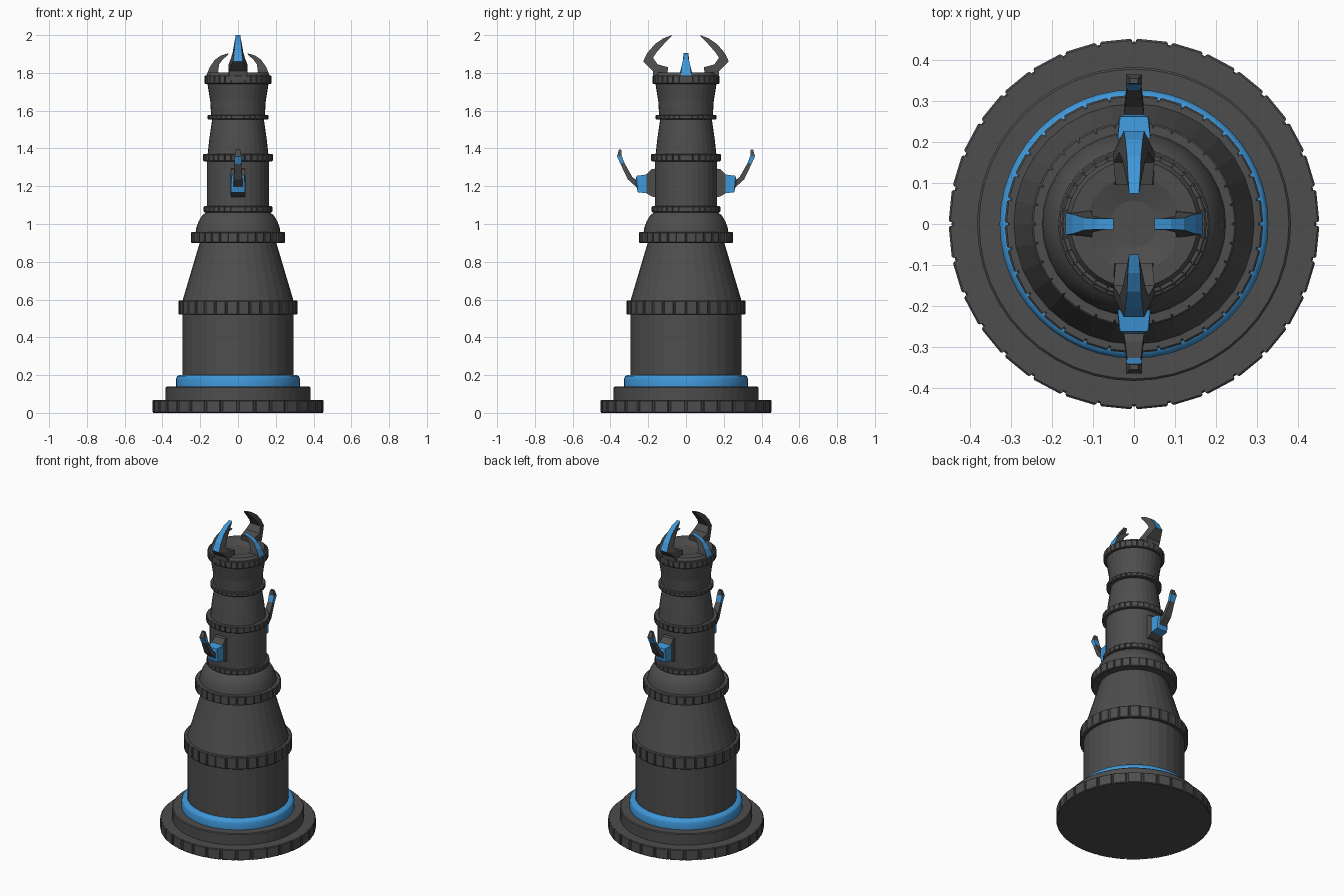
import bpy, bmesh
from math import sin, cos, pi
from mathutils import Matrix, Vector

if "Cube" in bpy.data.objects:
    bpy.data.objects.remove(bpy.data.objects["Cube"])


def material(name, rgb):
    m = bpy.data.materials.new(name)
    m.use_nodes = True
    m.diffuse_color = (*rgb, 1)
    m.node_tree.nodes["Principled BSDF"].inputs["Base Color"].default_value = (*rgb, 1)
    return m


GREY = material("dark grey", (0.075, 0.075, 0.075))
BLUE = material("bright blue", (0.05, 0.31, 0.69))


def finish(bm, name, mats, smooth=None):
    bmesh.ops.recalc_face_normals(bm, faces=bm.faces)
    mesh = bpy.data.meshes.new(name)
    bm.to_mesh(mesh)
    bm.free()
    for m in mats:
        mesh.materials.append(m)
    ob = bpy.data.objects.new(name, mesh)
    bpy.context.collection.objects.link(ob)
    if smooth:
        bpy.ops.object.select_all(action='DESELECT')
        ob.select_set(True)
        bpy.context.view_layer.objects.active = ob
        bpy.ops.object.shade_smooth_by_angle(angle=smooth)
    return ob


def loft(bm, rings):
    """Skin a row of closed rings, cap both ends; returns side faces per segment."""
    vs = [[bm.verts.new(p) for p in ring] for ring in rings]
    n = len(vs[0])
    bm.faces.new(vs[0])
    bm.faces.new(vs[-1])
    return [[bm.faces.new((a[i], a[(i + 1) % n], b[(i + 1) % n], b[i]))
             for i in range(n)] for a, b in zip(vs, vs[1:])]


def circle(r, z, n):
    return [(r * cos(2 * pi * i / n), r * sin(2 * pi * i / n), z) for i in range(n)]


def lathe(name, profile, mat=GREY, n=32, smooth=None):
    bm = bmesh.new()
    loft(bm, [circle(r, z, n) for r, z in profile])
    return finish(bm, name, [mat], smooth)


def band(name, r, z0, z1, n=32):
    """Solid collar with a row of raised tiles around its rim."""
    bm = bmesh.new()
    core, c = r - 0.007, 0.004
    loft(bm, [circle(core - c, z0, 2 * n), circle(core, z0 + c, 2 * n),
              circle(core, z1 - c, 2 * n), circle(core - c, z1, 2 * n)])
    step = 2 * pi / n
    for i in range(n):
        rings = []
        for rad, gap, inset in ((core - 0.015, 0.05, 0), (r - c, 0.05, 0), (r, 0.1, c)):
            a, b = (i + gap) * step, (i + 1 - gap) * step
            lo, hi = z0 + inset, z1 - inset
            rings.append([(rad * cos(t), rad * sin(t), z)
                          for t, z in ((a, lo), (b, lo), (b, hi), (a, hi))])
        loft(bm, rings)
    return finish(bm, name, [GREY])


def limb(name, stations, angle, is_blue):
    """Curved four-sided limb. Station: outer point, inner point, outer and inner half width."""
    bm = bmesh.new()
    rings = [[(ro, -wo, zo), (ro, wo, zo), (ri, wi, zi), (ri, -wi, zi)]
             for (ro, zo), (ri, zi), wo, wi in stations]
    for s, faces in enumerate(loft(bm, rings)):
        for side, f in enumerate(faces):
            f.material_index = int(is_blue(s, side))
    bmesh.ops.rotate(bm, verts=bm.verts, cent=Vector(), matrix=Matrix.Rotation(angle, 3, 'Z'))
    return finish(bm, name, [GREY, BLUE])


# Stepped foot with a rounded blue ring
band("base_disc", 0.452, 0.0, 0.068)
lathe("base_step", [(0.383, 0.06), (0.383, 0.135), (0.378, 0.14)], n=48)
lathe("glow_ring", [(0.328, 0.14), (0.328, 0.18), (0.322, 0.194), (0.308, 0.201)],
      BLUE, 48, 0.9)

# Tower sections
lathe("lower_column", [(0.295, 0.19), (0.295, 0.53)])
lathe("lower_cone", [(0.295, 0.59), (0.2, 0.91)])
lathe("shoulder_dome", [(0.225, 0.95), (0.221, 0.98), (0.208, 1.015), (0.19, 1.045),
                        (0.165, 1.065)], smooth=0.6)
lathe("middle_column", [(0.165, 1.06), (0.165, 1.34)])
lathe("upper_cone", [(0.162, 1.36), (0.152, 1.45), (0.136, 1.56)])
lathe("neck_flare", [(0.142, 1.57), (0.147, 1.65), (0.163, 1.75)])
lathe("crown_dish", [(0.16, 1.75), (0.166, 1.785), (0.155, 1.803), (0.115, 1.803),
                     (0.05, 1.785)])

# Tiled collars between the sections
for label, r, z0, z1 in (("lower", 0.315, 0.52, 0.595), ("shoulder", 0.25, 0.9, 0.957),
                         ("waist", 0.182, 1.062, 1.094), ("chest", 0.185, 1.332, 1.37),
                         ("neck", 0.161, 1.554, 1.578), ("crown", 0.177, 1.742, 1.787)):
    band(label + "_collar", r, z0, z1)

# Limb shapes, in radius and height
BIG_HORN = [((0.172, 1.76), (0.1, 1.78), 0.04, 0.05),
            ((0.175, 1.81), (0.095, 1.83), 0.05, 0.045),
            ((0.227, 1.86), (0.15, 1.845), 0.025, 0.05),
            ((0.205, 1.905), (0.175, 1.88), 0.021, 0.036),
            ((0.165, 1.952), (0.155, 1.91), 0.017, 0.028),
            ((0.12, 1.983), (0.115, 1.955), 0.015, 0.02),
            ((0.075, 2.0), (0.08, 1.99), 0.012, 0.012)]
SMALL_HORN = [((0.168, 1.785), (0.1, 1.79), 0.027, 0.035),
              ((0.15, 1.83), (0.105, 1.81), 0.024, 0.03),
              ((0.122, 1.87), (0.1, 1.845), 0.015, 0.02),
              ((0.09, 1.892), (0.08, 1.872), 0.013, 0.015),
              ((0.05, 1.904), (0.053, 1.895), 0.014, 0.012)]
ARM = [((0.15, 1.14), (0.15, 1.295), 0.036, 0.036),
       ((0.18, 1.145), (0.183, 1.29), 0.036, 0.036),
       ((0.21, 1.163), (0.21, 1.262), 0.04, 0.04),
       ((0.255, 1.168), (0.262, 1.255), 0.038, 0.034),
       ((0.262, 1.195), (0.267, 1.235), 0.025, 0.025),
       ((0.308, 1.236), (0.285, 1.25), 0.022, 0.022),
       ((0.347, 1.318), (0.327, 1.325), 0.017, 0.017),
       ((0.365, 1.358), (0.34, 1.362), 0.019, 0.019),
       ((0.355, 1.395), (0.343, 1.395), 0.01, 0.01)]

# Crown horns and side arms, front/back and left/right pairs
for label, angle in (("front", -pi / 2), ("back", pi / 2)):
    limb(label + "_horn", BIG_HORN, angle, lambda s, side: side == 0 and s > 1)
    limb(label + "_arm", ARM, angle, lambda s, side: s in (2, 3, 6))
for label, angle in (("left", 0), ("right", pi)):
    limb(label + "_horn", SMALL_HORN, angle, lambda s, side: side == 0)
